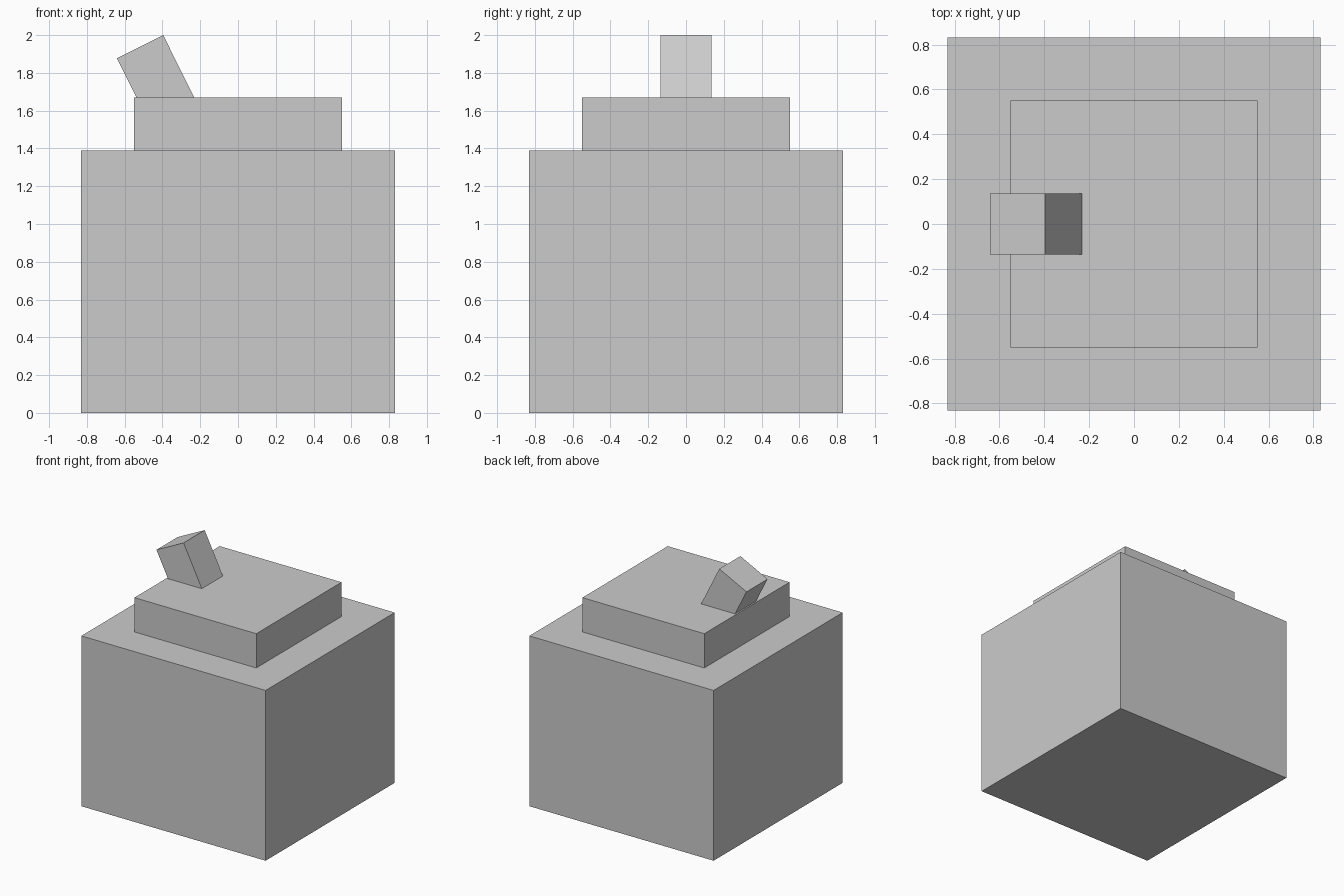
import bpy
from math import radians
from mathutils import Matrix, Vector

if "Cube" in bpy.data.objects:
    bpy.data.objects.remove(bpy.data.objects["Cube"])


def box(name, size, location, rotation=(0, 0, 0)):
    bpy.ops.mesh.primitive_cube_add(size=1, location=location, rotation=rotation)
    ob = bpy.context.object
    ob.name = name
    ob.scale = size
    bpy.ops.object.transform_apply(location=False, rotation=False, scale=True)
    return ob


# Main block and the smaller raised plate
box("base_block", (1.664, 1.664, 1.39), (0, 0, 0.695))
box("top_plate", (1.10, 1.10, 0.28), (0, 0, 1.53))

# Lever leaning to the left, its foot sunk into the plate
width, length, tilt = 0.274, 0.5, radians(-26.5)
turn = Matrix.Rotation(tilt, 3, 'Y')
top_corner = Vector((-0.396, 0, 2.0))
centre = top_corner - turn @ Vector((width / 2, 0, length / 2))
box("lever", (width, 0.272, length), centre, (0, tilt, 0))
